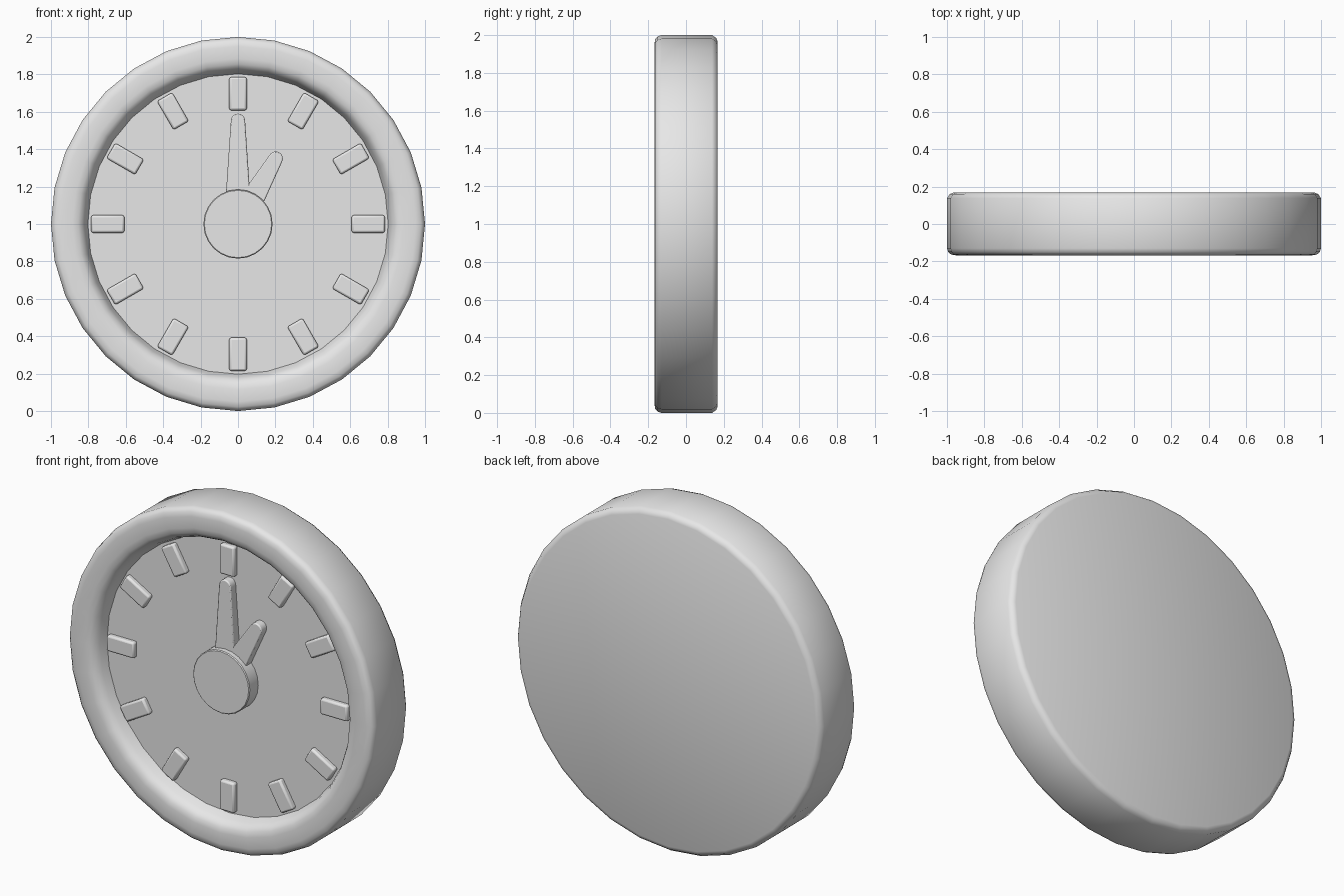
import bpy, bmesh
from math import sin, cos, pi, radians
from mathutils import Matrix, Vector

if "Cube" in bpy.data.objects:
    bpy.data.objects.remove(bpy.data.objects["Cube"])

grey = bpy.data.materials.new("plain_grey")
grey.use_nodes = True
grey.diffuse_color = (0.8, 0.8, 0.8, 1)
grey.node_tree.nodes["Principled BSDF"].inputs["Base Color"].default_value = (0.8, 0.8, 0.8, 1)

CENTRE = Vector((0, 0, 1))
DIAL_Y = -0.075


def finish(name, bm, bevel=0):
    bmesh.ops.recalc_face_normals(bm, faces=bm.faces)
    mesh = bpy.data.meshes.new(name)
    bm.to_mesh(mesh)
    bm.free()
    obj = bpy.data.objects.new(name, mesh)
    obj.location = CENTRE
    mesh.materials.append(grey)
    bpy.context.collection.objects.link(obj)
    bpy.ops.object.select_all(action='DESELECT')
    obj.select_set(True)
    bpy.context.view_layer.objects.active = obj
    bpy.ops.object.shade_smooth_by_angle(angle=radians(40))
    if bevel:
        mod = obj.modifiers.new("soft_edges", 'BEVEL')
        mod.width = bevel
        mod.segments = 2
        mod.limit_method = 'ANGLE'
        mod.angle_limit = radians(50)
    return obj


def lathe(name, profile, steps):
    """Spin a (radius, y) profile around the y axis."""
    bm = bmesh.new()
    verts = [bm.verts.new((0, y, r)) for r, y in profile]
    for a, b in zip(verts, verts[1:]):
        bm.edges.new((a, b))
    bmesh.ops.spin(bm, geom=bm.verts[:] + bm.edges[:], cent=(0, 0, 0), axis=(0, 1, 0),
                   angle=2 * pi, steps=steps)
    bmesh.ops.remove_doubles(bm, verts=bm.verts, dist=0.0005)
    return finish(name, bm)


def slab(name, outline, back, front, clock_angle, bevel):
    """Extrude an (x, z) outline towards the front, turned clockwise on the dial."""
    bm = bmesh.new()
    face = bm.faces.new([bm.verts.new((x, back, z)) for x, z in outline])
    new = bmesh.ops.extrude_face_region(bm, geom=[face])["geom"]
    bmesh.ops.translate(bm, vec=(0, front - back, 0),
                        verts=[v for v in new if isinstance(v, bmesh.types.BMVert)])
    bmesh.ops.rotate(bm, verts=bm.verts, matrix=Matrix.Rotation(clock_angle, 3, 'Y'))
    return finish(name, bm, bevel)


# Case: flat back, softly rounded rim and recessed dial in one turned piece
lathe("clock_case", [
    (0, 0.168), (0.965, 0.168), (0.985, 0.16), (1, 0.138),
    (1, -0.13), (0.993, -0.15), (0.978, -0.163), (0.95, -0.168),
    (0.885, -0.168), (0.855, -0.162), (0.833, -0.146), (0.818, -0.12),
    (0.803, DIAL_Y), (0, DIAL_Y)], 32)

# Hub
lathe("hub", [(0, DIAL_Y + 0.01), (0.185, DIAL_Y + 0.01), (0.185, -0.153),
              (0.18, -0.158), (0, -0.158)], 24)


# Hands: tapered, with round tips
def hand(name, tip, clock_angle):
    r = 0.038
    arc = [(r * cos(i * pi / 8), tip - r + r * sin(i * pi / 8)) for i in range(9)]
    slab(name, [(-0.07, 0.08), (0.07, 0.08)] + arc, DIAL_Y + 0.01, -0.125, clock_angle, 0.006)


hand("minute_hand", 0.59, 0)
hand("hour_hand", 0.442, pi / 6)

# Hour markers
for hour in range(12):
    slab(f"hour_marker_{hour + 1}",
         [(-0.047, 0.608), (0.047, 0.608), (0.047, 0.785), (-0.047, 0.785)],
         DIAL_Y + 0.01, -0.106, (hour + 1) * pi / 6, 0.011)
